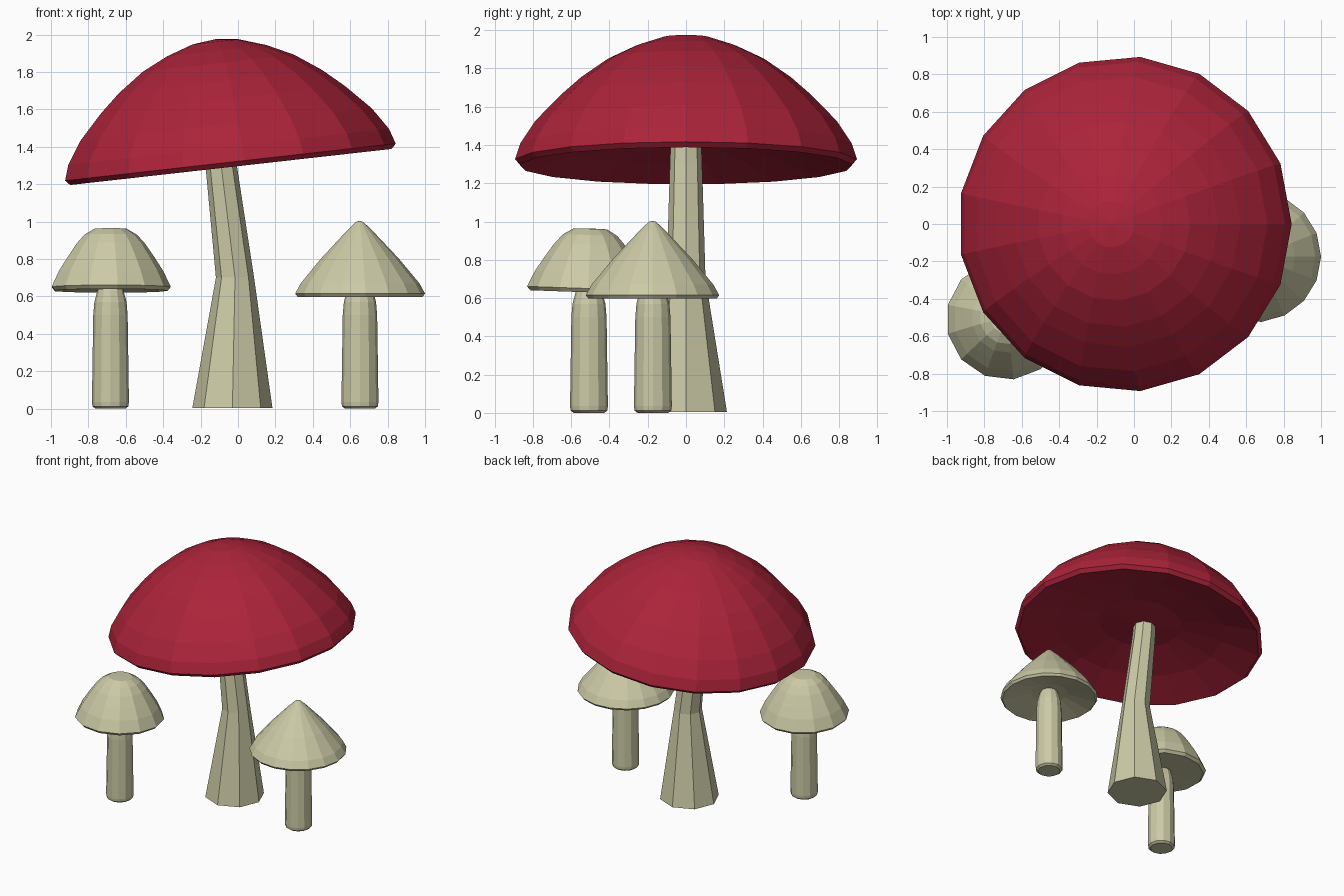
import bpy, bmesh
from math import cos, sin, pi, radians

if "Cube" in bpy.data.objects:
    bpy.data.objects.remove(bpy.data.objects["Cube"])


def material(name, rgb):
    m = bpy.data.materials.new(name)
    m.diffuse_color = (*rgb, 1)
    m.use_nodes = True
    m.node_tree.nodes["Principled BSDF"].inputs["Base Color"].default_value = m.diffuse_color
    return m


RED = material("cap_red", (0.41, 0.017, 0.042))
CREAM = material("cream", (0.60, 0.59, 0.38))


def lathe(name, profile, sides, loc, mat, tilt=(0, 0, 0)):
    """Closed, faceted solid from rings (radius, z[, x shift]); zero radius is a pole."""
    bm = bmesh.new()
    rings = []
    for r, z, *shift in profile:
        dx = shift[0] if shift else 0.0
        if r == 0:
            rings.append([bm.verts.new((dx, 0, z))])
        else:
            rings.append([bm.verts.new((dx + r * cos(2 * pi * i / sides),
                                        r * sin(2 * pi * i / sides), z))
                          for i in range(sides)])
    for a, b in zip(rings, rings[1:]):
        for i in range(sides):
            j = (i + 1) % sides
            quad = [a[i % len(a)], a[j % len(a)], b[j % len(b)], b[i % len(b)]]
            bm.faces.new(list(dict.fromkeys(quad)))
    for ring in (rings[0], rings[-1]):
        if len(ring) > 1:
            bm.faces.new(ring)
    bmesh.ops.recalc_face_normals(bm, faces=bm.faces)
    mesh = bpy.data.meshes.new(name)
    bm.to_mesh(mesh)
    bm.free()
    mesh.materials.append(mat)
    ob = bpy.data.objects.new(name, mesh)
    ob.location = loc
    ob.rotation_euler = tilt
    bpy.context.collection.objects.link(ob)
    return ob


# Large tilted cap: hollow underside, rim, dome
lathe("large_cap",
      [(0, 0.09), (0.30, 0.11), (0.60, 0.06), (0.872, -0.014), (0.897, 0.012),
       (0.87, 0.095), (0.79, 0.215), (0.66, 0.35), (0.55, 0.447),
       (0.41, 0.545), (0.27, 0.612), (0.125, 0.66), (0, 0.674)],
      17, (-0.047, 0, 1.305), RED, (0, radians(-6.4), 0))

# Large bent stem
lathe("large_stem",
      [(0.214, 0.004, -0.03), (0.102, 0.70, -0.016), (0.084, 1.30, -0.09),
       (0.080, 1.42, -0.10)],
      8, (0, 0, 0), CREAM)

# Small round cap, leaning slightly back
lathe("round_cap",
      [(0, -0.01), (0.10, -0.015), (0.305, -0.02), (0.323, 0.0), (0.283, 0.085),
       (0.235, 0.16), (0.187, 0.23), (0.142, 0.28), (0.087, 0.312), (0, 0.314)],
      13, (-0.682, -0.51, 0.65), CREAM, (radians(-2), 0, 0))

# Small pointed cap
lathe("pointed_cap",
      [(0, 0.66), (0.13, 0.65), (0.337, 0.598), (0.35, 0.615), (0.32, 0.67),
       (0.21, 0.802), (0.07, 0.95), (0.02, 0.998), (0, 1.004)],
      17, (0.65, -0.175, 0), CREAM)

# Two small stems with rounded ends
for name, x, y in (("round_stem", -0.682, -0.507), ("pointed_stem", 0.652, -0.173)):
    lathe(name,
          [(0.08, 0.0), (0.096, 0.012), (0.099, 0.035), (0.092, 0.50),
           (0.086, 0.57), (0.07, 0.63), (0.05, 0.68)],
          12, (x, y, 0), CREAM)
